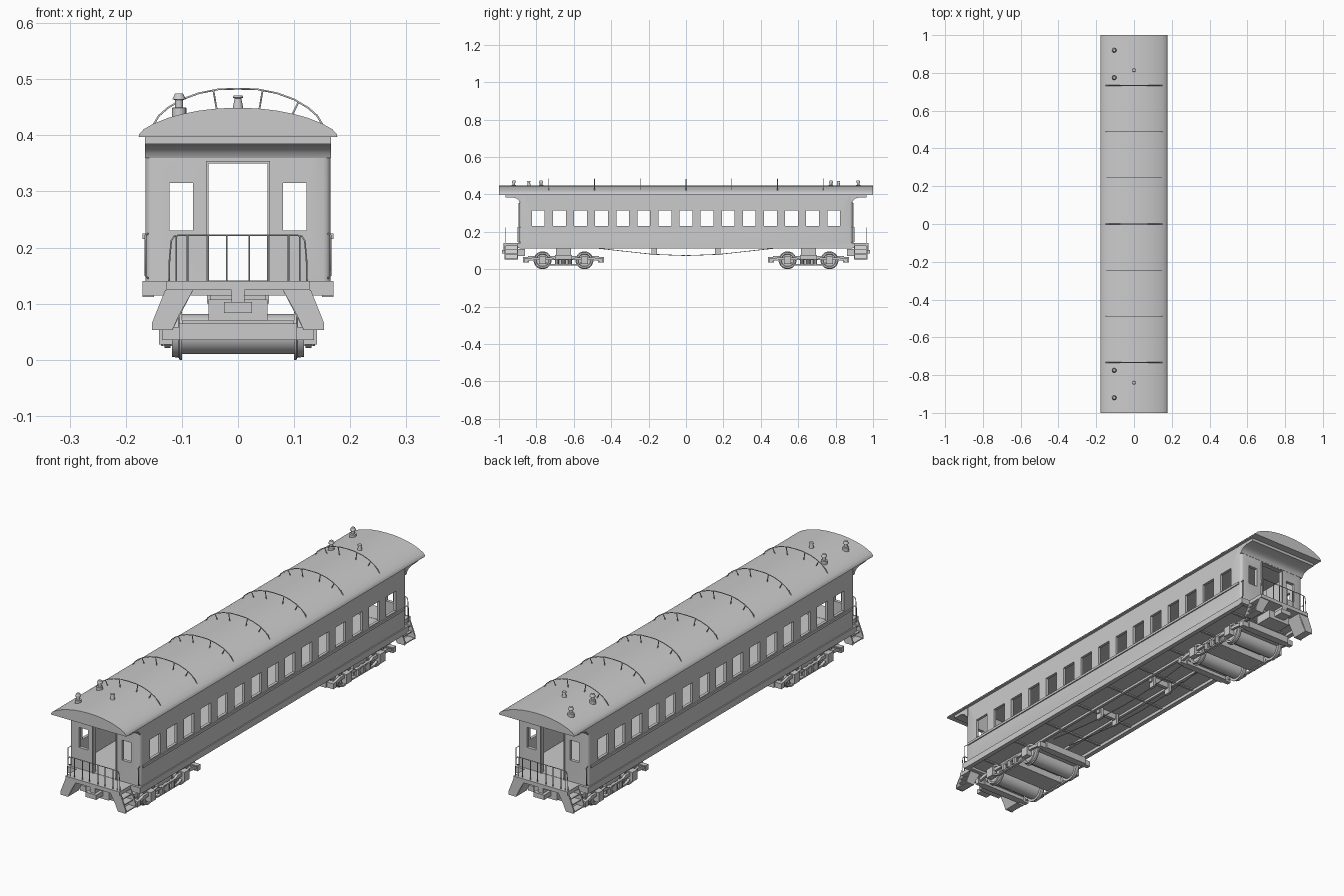
import bpy, bmesh, math
from mathutils import Vector, Matrix

if "Cube" in bpy.data.objects:
    bpy.data.objects.remove(bpy.data.objects["Cube"])


def finish(name, bm, smooth=False):
    bmesh.ops.recalc_face_normals(bm, faces=bm.faces)
    me = bpy.data.meshes.new(name)
    bm.to_mesh(me)
    bm.free()
    ob = bpy.data.objects.new(name, me)
    bpy.context.collection.objects.link(ob)
    if smooth:
        bpy.ops.object.select_all(action='DESELECT')
        ob.select_set(True)
        bpy.context.view_layer.objects.active = ob
        bpy.ops.object.shade_smooth_by_angle(angle=math.radians(35))
    return ob


def add_box(bm, x0, x1, y0, y1, z0, z1):
    m = Matrix.Translation(((x0 + x1) / 2, (y0 + y1) / 2, (z0 + z1) / 2))
    bmesh.ops.create_cube(bm, size=1, matrix=m @ Matrix.Diagonal((x1 - x0, y1 - y0, z1 - z0, 1)))


def boxes(name, dims):
    bm = bmesh.new()
    for d in dims:
        add_box(bm, *d)
    return finish(name, bm)


def add_prism(bm, pts, axis, a, b):
    place = {'x': lambda p, t: (t, p[0], p[1]), 'y': lambda p, t: (p[0], t, p[1]),
             'z': lambda p, t: (p[0], p[1], t)}[axis]
    f = bm.faces.new([bm.verts.new(place(p, a)) for p in pts])
    ext = bmesh.ops.extrude_face_region(bm, geom=[f])
    vs = [v for v in ext['geom'] if isinstance(v, bmesh.types.BMVert)]
    bmesh.ops.translate(bm, verts=vs, vec=Vector(place((0, 0), b - a)))
    if f.is_valid is False or len(f.link_loops if hasattr(f, 'link_loops') else f.loops) == 0:
        return
    # keep both caps closed
    first = [v for v in bm.verts if v.is_boundary]
    if first:
        bmesh.ops.holes_fill(bm, edges=[e for e in bm.edges if e.is_boundary])


def prism(name, pts, axis, a, b, smooth=False):
    bm = bmesh.new()
    add_prism(bm, pts, axis, a, b)
    return finish(name, bm, smooth)


def lathe(bm, prof, loc, axis='z', n=16):
    rot = Matrix.Rotation(math.pi / 2, 4, 'Y') if axis == 'x' else Matrix.Identity(4)
    m = Matrix.Translation(loc) @ rot
    rings = [[bm.verts.new(m @ Vector((r * math.cos(2 * math.pi * i / n), r * math.sin(2 * math.pi * i / n), z)))
              for i in range(n)] for r, z in prof]
    for p, q in zip(rings, rings[1:]):
        for i in range(n):
            bm.faces.new((p[i], p[(i + 1) % n], q[(i + 1) % n], q[i]))
    bm.faces.new(rings[0])
    bm.faces.new(rings[-1])


def rods(name, paths, r):
    cu = bpy.data.curves.new(name, 'CURVE')
    cu.dimensions = '3D'
    cu.bevel_depth, cu.bevel_resolution, cu.use_fill_caps = r, 1, True
    for path in paths:
        s = cu.splines.new('POLY')
        s.points.add(len(path) - 1)
        for p, co in zip(s.points, path):
            p.co = (*co, 1)
    ob = bpy.data.objects.new(name, cu)
    bpy.context.collection.objects.link(ob)
    bpy.ops.object.select_all(action='DESELECT')
    ob.select_set(True)
    bpy.context.view_layer.objects.active = ob
    bpy.ops.object.convert(target='MESH')


def plan(hx, hy, c):
    out = []
    for k, (sx, sy) in enumerate(((1, 1), (-1, 1), (-1, -1), (1, -1))):
        for i in range(4):
            a = k * math.pi / 2 + i * math.pi / 6
            out.append((sx * (hx - c) + c * math.cos(a), sy * (hy - c) + c * math.sin(a)))
    return out


# car body shell with window and door openings
body = prism('car_body', plan(0.165, 0.89, 0.013), 'z', 0.125, 0.398, True)
wins = [(-0.3, 0.3, i * 0.1128 - 0.034, i * 0.1128 + 0.034, 0.23, 0.315) for i in range(-7, 8)]
ends = [(-0.053, 0.053, -1.2, 1.2, 0.141, 0.35)] + \
       [(s * 0.101 - 0.021, s * 0.101 + 0.021, -1.2, 1.2, 0.23, 0.315) for s in (-1, 1)]
cutters = [boxes('interior_cutter', [(-0.153, 0.153, -0.876, 0.876, 0.14, 0.5)]),
           boxes('side_window_cutter', wins), boxes('end_opening_cutter', ends)]
bpy.ops.object.select_all(action='DESELECT')
bpy.context.view_layer.objects.active = body
body.select_set(True)
for c in cutters:
    c.hide_render = True
    mod = body.modifiers.new('cut', 'BOOLEAN')
    mod.operation, mod.object, mod.solver = 'DIFFERENCE', c, 'EXACT'
    bpy.ops.object.modifier_apply(modifier=mod.name)
for c in cutters:
    bpy.data.objects.remove(c)

# belt moulding, side sills and floor beams
boxes('belt_moulding', [(s * 0.167 - 0.003, s * 0.167 + 0.003, -0.875, 0.875, 0.215, 0.225) for s in (-1, 1)])
boxes('side_sill', [(s * 0.16 - 0.01, s * 0.16 + 0.01, -0.89, 0.89, 0.112, 0.139) for s in (-1, 1)])
boxes('floor_beams', [(x - 0.006, x + 0.006, -0.89, 0.89, 0.115, 0.127) for x in (-0.06, 0.06)] +
      [(-0.15, 0.15, y / 10 - 0.005, y / 10 + 0.005, 0.12, 0.127) for y in range(-8, 9, 2)])

# roof
half = [(0.177, 0.397), (0.176, 0.402), (0.168, 0.411), (0.15, 0.421), (0.125, 0.431), (0.1, 0.438),
        (0.07, 0.444), (0.035, 0.448)]
prism('roof', half + [(0, 0.449)] + [(-x, z) for x, z in reversed(half)], 'y', -1, 1, True)

# roof guard hoops with stays
arc = [(0.15, 0.42), (0.141, 0.435), (0.125, 0.449), (0.1, 0.464), (0.07, 0.475), (0.035, 0.482), (0, 0.483)]
arc = arc + [(-x, z) for x, z in reversed(arc[:-1])]
hoops = []
for i in range(-3, 4):
    y = i * 0.2445
    hoops.append([(x, y, z) for x, z in arc])
    for s in (-1, 1):
        hoops += [[(s * 0.038, y, 0.446), (s * 0.044, y, 0.481)], [(s * 0.096, y, 0.436), (s * 0.108, y, 0.46)]]
rods('roof_hoops', hoops, 0.0018)

# roof ventilators
bm = bmesh.new()
for y in (-0.92, -0.775, 0.775, 0.92):
    lathe(bm, [(0.013, 0.43), (0.013, 0.449), (0.007, 0.45), (0.007, 0.463), (0.012, 0.464), (0.007, 0.475)],
          (-0.105, y, 0))
for y in (-0.84, 0.815):
    lathe(bm, [(0.01, 0.445), (0.006, 0.466), (0.009, 0.467), (0.008, 0.471)], (0, y, 0))
finish('roof_vents', bm, True)

plate = [(0.08, 0.124), (0.13, 0.124), (0.153, 0.066), (0.153, 0.053), (0.117, 0.053), (0.105, 0.08)]
for e, tag in ((-1, 'front'), (1, 'back')):
    def Y(a, b):
        return (min(e * a, e * b), max(e * a, e * b))

    # coved hood under the roof overhang
    cove = [(0.88, 0.36), (0.891, 0.36), (0.895, 0.369), (0.906, 0.378), (0.925, 0.384), (0.965, 0.385),
            (0.965, 0.398), (0.88, 0.398)]
    prism(tag + '_hood', [(e * y, z) for y, z in cove], 'x', -0.166, 0.166, True)
    # door frame
    boxes(tag + '_door_frame', [(-0.057, -0.053, *Y(0.885, 0.895), 0.14, 0.354),
          (0.053, 0.057, *Y(0.885, 0.895), 0.14, 0.354), (-0.057, 0.057, *Y(0.885, 0.895), 0.35, 0.354)])
    # platform, drawbar box and coupler
    boxes(tag + '_platform', [(-0.127, 0.127, *Y(0.88, 0.975), 0.124, 0.14),
          (-0.17, 0.17, *Y(0.88, 0.9), 0.115, 0.14)])
    boxes(tag + '_coupler', [(-0.053, 0.053, *Y(0.86, 0.94), 0.07, 0.107), (-0.025, 0.025, *Y(0.94, 0.985), 0.083, 0.103),
          (-0.012, 0.012, *Y(0.9, 0.975), 0.103, 0.125)])
    # entrance steps: side plates, treads and sloped back
    bm = bmesh.new()
    for s in (-1, 1):
        for y in (0.9, 0.968):
            add_prism(bm, [(s * x, z) for x, z in plate], 'y', *Y(y - 0.003, y + 0.003))
        for x0, x1, z in ((0.117, 0.151, 0.056), (0.106, 0.14, 0.082), (0.095, 0.132, 0.104)):
            add_box(bm, min(s * x0, s * x1), max(s * x0, s * x1), *Y(0.9, 0.968), z - 0.002, z + 0.002)
        back = [(0.08, 0.124), (0.085, 0.124), (0.121, 0.056), (0.117, 0.053)]
        add_prism(bm, [(s * x, z) for x, z in back], 'y', *Y(0.9, 0.968))
    finish(tag + '_steps', bm)
    # platform railing and corner grab rails
    y = e * 0.966
    top = [(0.123, 0.14), (0.122, 0.18), (0.119, 0.212), (0.114, 0.22), (0.105, 0.222)]
    paths = [[(x, y, z) for x, z in top] + [(-x, y, z) for x, z in reversed(top)]]
    paths += [[(x, y, 0.138), (x, y, 0.222)] for x in (-0.11, -0.09, -0.053, -0.02, 0.02, 0.053, 0.09, 0.11)]
    for s in (-1, 1):
        paths.append([(s * 0.16, e * 0.885, 0.225), (s * 0.165, e * 0.902, 0.222),
                      (s * 0.165, e * 0.902, 0.15), (s * 0.16, e * 0.885, 0.145)])
    rods(tag + '_railing', paths, 0.0016)

    # truck: wheelsets
    c = e * 0.655
    bm = bmesh.new()
    for dy in (-0.112, 0.112):
        for s in (-1, 1):
            w = [(0.048, 0.1), (0.048, 0.104), (0.044, 0.106), (0.043, 0.118), (0.035, 0.118), (0.032, 0.113),
                 (0.014, 0.113), (0.012, 0.12)]
            lathe(bm, [(r, s * x) for r, x in w], (0, c + dy, 0.048), 'x', 28)
        lathe(bm, [(0.036, -0.1), (0.036, 0.1)], (0, c + dy, 0.046), 'x', 16)
    finish(tag + '_wheels', bm, True)
    # truck: side frames, journal boxes, springs and cross beams
    bm = bmesh.new()
    bar = [(-0.205, 0.052), (-0.16, 0.064), (-0.065, 0.064), (-0.05, 0.056), (0.05, 0.056), (0.065, 0.064),
           (0.16, 0.064), (0.205, 0.052), (0.205, 0.042), (0.15, 0.05), (-0.15, 0.05), (-0.205, 0.042)]
    low = [(-0.11, 0.036), (-0.07, 0.02), (0.07, 0.02), (0.11, 0.036), (0.11, 0.029), (0.075, 0.013),
           (-0.075, 0.013), (-0.11, 0.029)]
    for s in (-1, 1):
        X = sorted((s * 0.12, s * 0.131))
        add_prism(bm, [(c + a, z) for a, z in bar], 'x', *X)
        add_prism(bm, [(c + a, z + 0.008) for a, z in low], 'x', *X)
        for dy in (-0.112, 0.112):
            add_box(bm, *sorted((s * 0.117, s * 0.141)), c + dy - 0.018, c + dy + 0.018, 0.027, 0.068)
        for dy in (-0.035, 0, 0.035):
            lathe(bm, [(0.011, 0.025), (0.011, 0.055)], (s * 0.126, c + dy, 0), 'z', 10)
        for dy in (-0.2, 0.2):
            add_box(bm, *sorted((s * 0.1, s * 0.135)), c + dy - 0.01, c + dy + 0.01, 0.035, 0.058)
    for dy in (-0.2, 0.2):
        add_box(bm, -0.105, 0.105, c + dy - 0.016, c + dy + 0.016, 0.035, 0.065)
    add_box(bm, -0.115, 0.115, c - 0.045, c + 0.045, 0.022, 0.075)
    add_box(bm, -0.1, 0.1, c - 0.19, c + 0.19, 0.05, 0.07)
    add_box(bm, -0.05, 0.05, c - 0.04, c + 0.04, 0.075, 0.126)
    finish(tag + '_truck_frame', bm)

# truss rods and queen posts
rods('truss_rods', [[(s * 0.042, -0.47, 0.112), (s * 0.042, -0.18, 0.08), (s * 0.042, 0, 0.073),
     (s * 0.042, 0.18, 0.08), (s * 0.042, 0.47, 0.112)] for s in (-1, 1)], 0.002)
boxes('queen_posts', [(s * 0.042 - 0.006, s * 0.042 + 0.006, y - 0.014, y + 0.014, 0.076, 0.127)
      for s in (-1, 1) for y in (-0.17, 0.17)])
boxes('needle_beams', [(-0.055, 0.055, y - 0.008, y + 0.008, 0.1, 0.127) for y in (-0.17, 0.17)])
